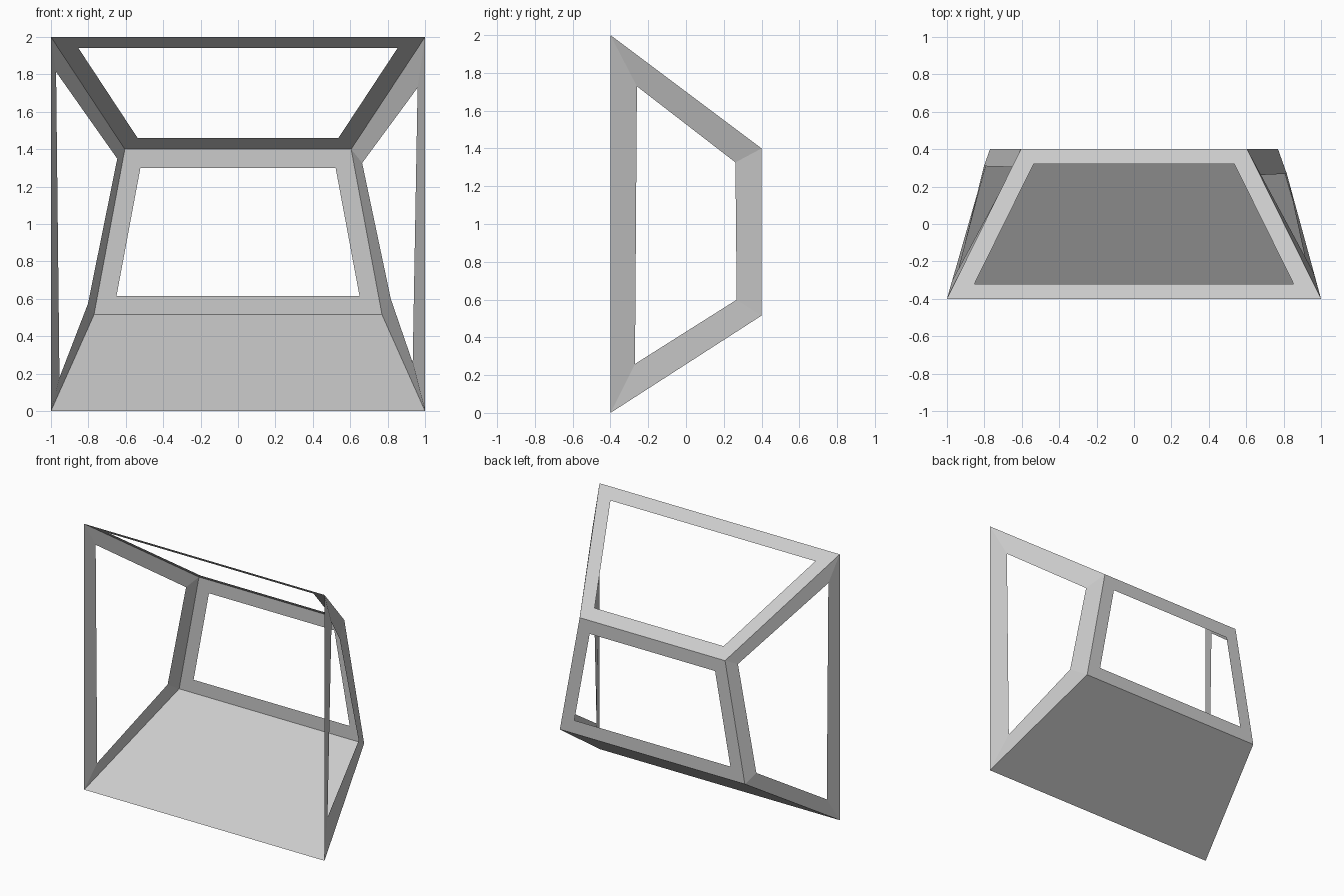
import bpy, bmesh

if "Cube" in bpy.data.objects:
    bpy.data.objects.remove(bpy.data.objects["Cube"])

# Corners of the open front and of the smaller back (x half-width, y, z)
FRONT_LOW, FRONT_HIGH = (1, -0.4, 0), (1, -0.4, 2)
BACK_LOW, BACK_HIGH = (0.77, 0.4, 0.515), (0.605, 0.4, 1.4)


def flip(p):
    return (-p[0], p[1], p[2])


def panel(name, corners, rim=None):
    """One flat panel; with a rim width it becomes an open window frame."""
    bm = bmesh.new()
    face = bm.faces.new([bm.verts.new(c) for c in corners])
    bm.normal_update()
    if rim:
        bmesh.ops.inset_individual(bm, faces=[face], thickness=rim,
                                   use_even_offset=True)
        bmesh.ops.delete(bm, geom=[face], context='FACES')
    mesh = bpy.data.meshes.new(name)
    bm.to_mesh(mesh)
    bm.free()
    obj = bpy.data.objects.new(name, mesh)
    bpy.context.collection.objects.link(obj)
    return obj


# Solid sloping floor
panel("floor", [FRONT_LOW, flip(FRONT_LOW), flip(BACK_LOW), BACK_LOW])

# Sloping roof and upright back, each with a window opening
panel("roof_frame", [flip(FRONT_HIGH), FRONT_HIGH, BACK_HIGH, flip(BACK_HIGH)], 0.1)
panel("back_frame", [BACK_LOW, flip(BACK_LOW), flip(BACK_HIGH), BACK_HIGH], 0.1)

# Side frames; the right one has a wider rim
side = [FRONT_LOW, BACK_LOW, BACK_HIGH, FRONT_HIGH]
panel("right_frame", side, 0.145)
panel("left_frame", [flip(p) for p in reversed(side)], 0.1)
